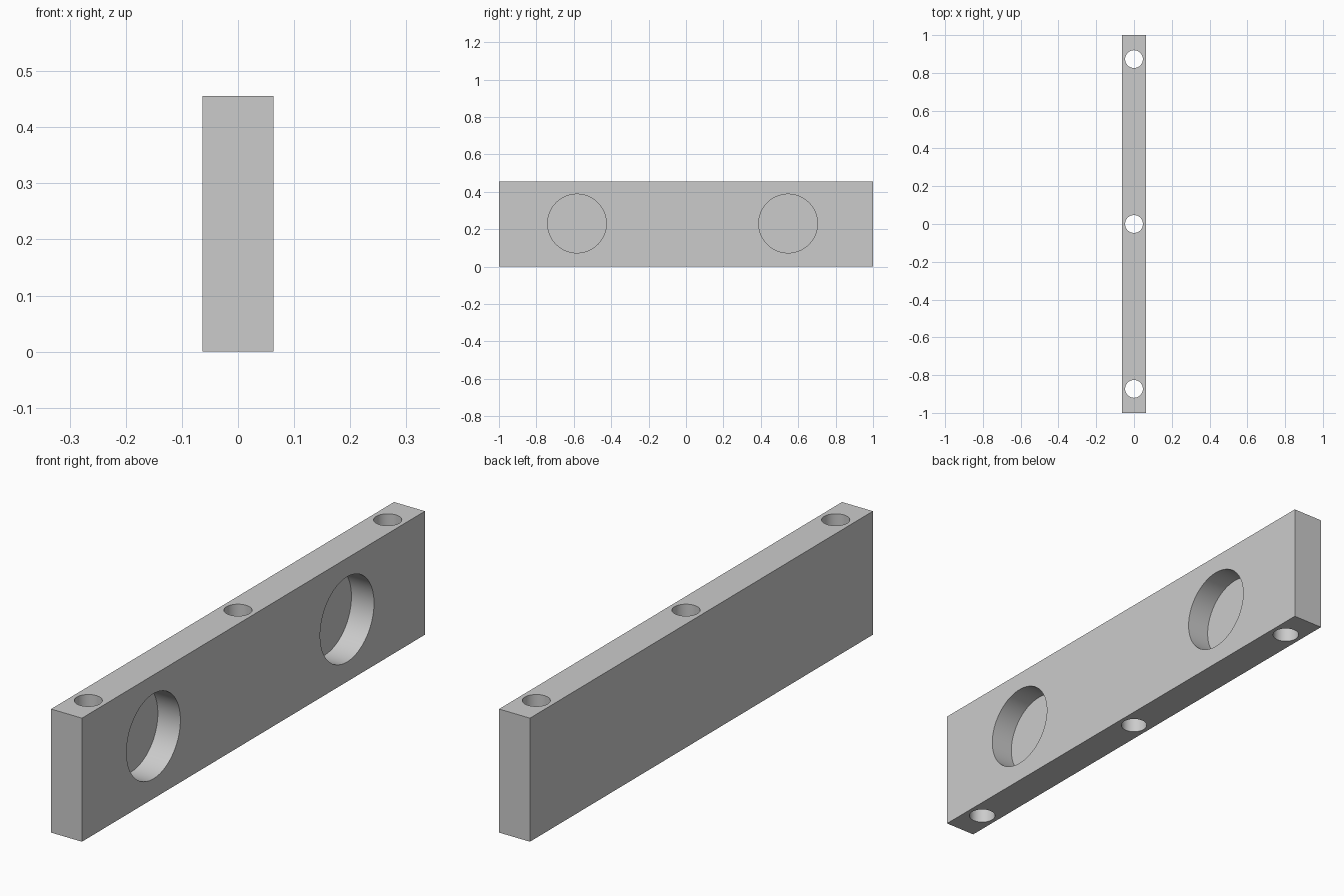
import bpy
from math import pi, radians

if "Cube" in bpy.data.objects:
    bpy.data.objects.remove(bpy.data.objects["Cube"], do_unlink=True)

THICK, LENGTH, HEIGHT = 0.126, 2.0, 0.456
POCKET_R, POCKET_DEPTH = 0.157, 0.092
BOLT_R = 0.047

# Single grey material
grey = bpy.data.materials.new("plain grey")
grey.use_nodes = True
colour = (0.6, 0.6, 0.6, 1)
grey.diffuse_color = colour
grey.node_tree.nodes["Principled BSDF"].inputs["Base Color"].default_value = colour

# Rectangular bar
bpy.ops.mesh.primitive_cube_add(size=1, location=(0, 0, HEIGHT / 2))
bar = bpy.context.object
bar.name = "drilled_bar"
bar.scale = (THICK, LENGTH, HEIGHT)
bpy.ops.object.transform_apply(location=False, rotation=False, scale=True)
bar.data.materials.append(grey)


def drill(name, radius, depth, location, rotation=(0, 0, 0)):
    """Cut a round hole into the bar with a cylinder."""
    bpy.ops.mesh.primitive_cylinder_add(
        vertices=96, radius=radius, depth=depth, location=location, rotation=rotation)
    cutter = bpy.context.object
    cutter.name = name
    cutter.hide_render = True
    cutter.data.materials.append(grey)
    bpy.context.view_layer.objects.active = bar
    cut = bar.modifiers.new(name, "BOOLEAN")
    cut.operation = "DIFFERENCE"
    cut.solver = "EXACT"
    cut.object = cutter
    bpy.ops.object.modifier_apply(modifier=cut.name)
    bpy.data.objects.remove(cutter, do_unlink=True)


# Blind round pockets in the +x face
for y in (-0.583, 0.546):
    drill("pocket_cutter", POCKET_R, POCKET_DEPTH * 2,
          (THICK / 2, y, 0.23), (0, pi / 2, 0))

# Vertical bolt holes right through the bar
for y in (-0.873, 0, 0.873):
    drill("bolt_hole_cutter", BOLT_R, HEIGHT * 2, (0, y, HEIGHT / 2))

# Smooth hole walls, crisp edges
bpy.ops.object.select_all(action="DESELECT")
bar.select_set(True)
bpy.context.view_layer.objects.active = bar
bpy.ops.object.shade_smooth_by_angle(angle=radians(30))
